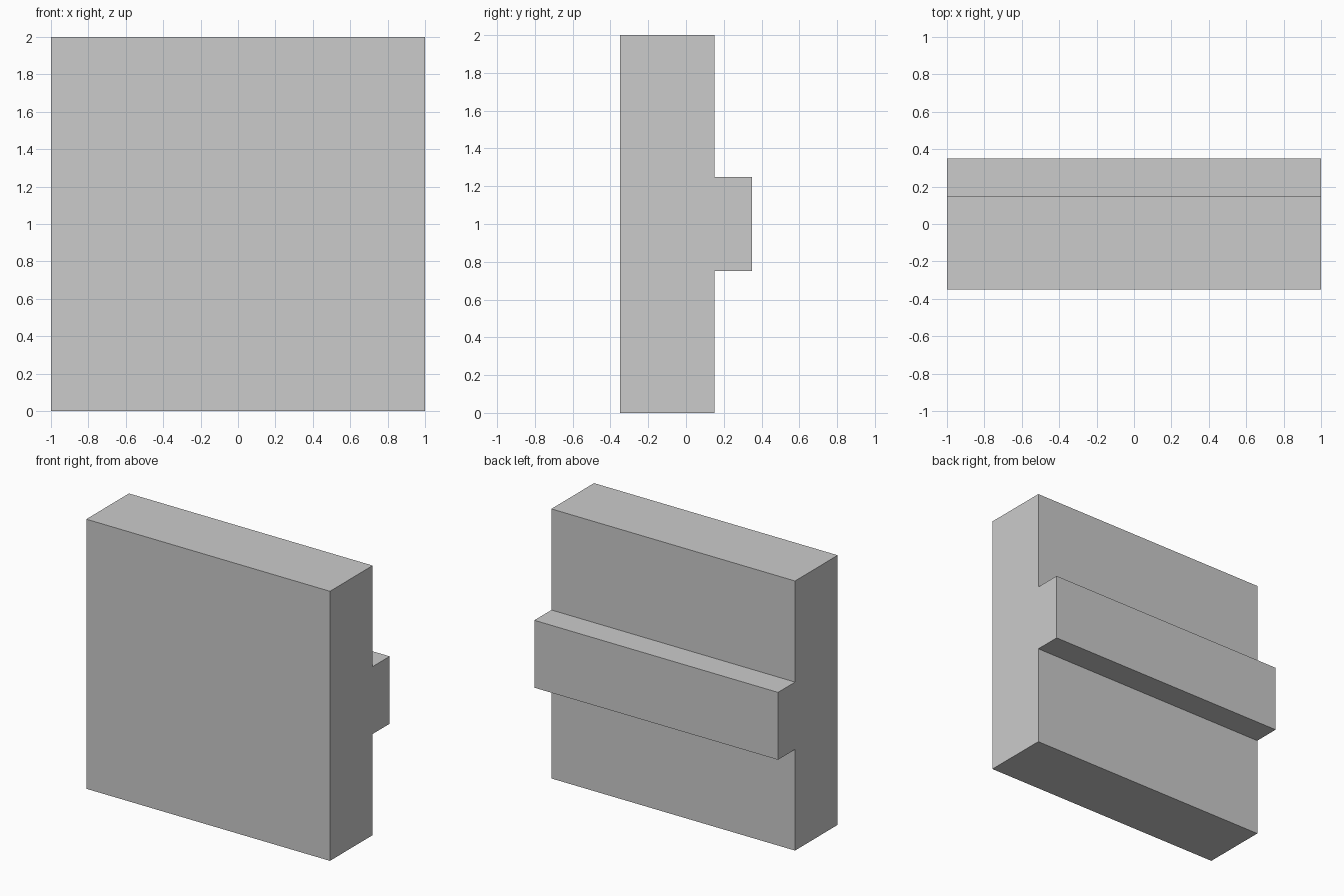
import bpy

if "Cube" in bpy.data.objects:
    bpy.data.objects.remove(bpy.data.objects["Cube"])


def box(name, low, high):
    """Add a box spanning two opposite corners."""
    centre = [(a + b) / 2 for a, b in zip(low, high)]
    bpy.ops.mesh.primitive_cube_add(size=1, location=centre)
    obj = bpy.context.object
    obj.name = name
    obj.scale = [b - a for a, b in zip(low, high)]
    bpy.ops.object.transform_apply(location=False, rotation=False, scale=True)
    return obj


# Square main slab
box("wall_panel", (-1, -0.35, 0), (1, 0.15, 2))

# Full-width rail on the back, at mid height
box("back_rail", (-1, 0.15, 0.75), (1, 0.35, 1.25))
